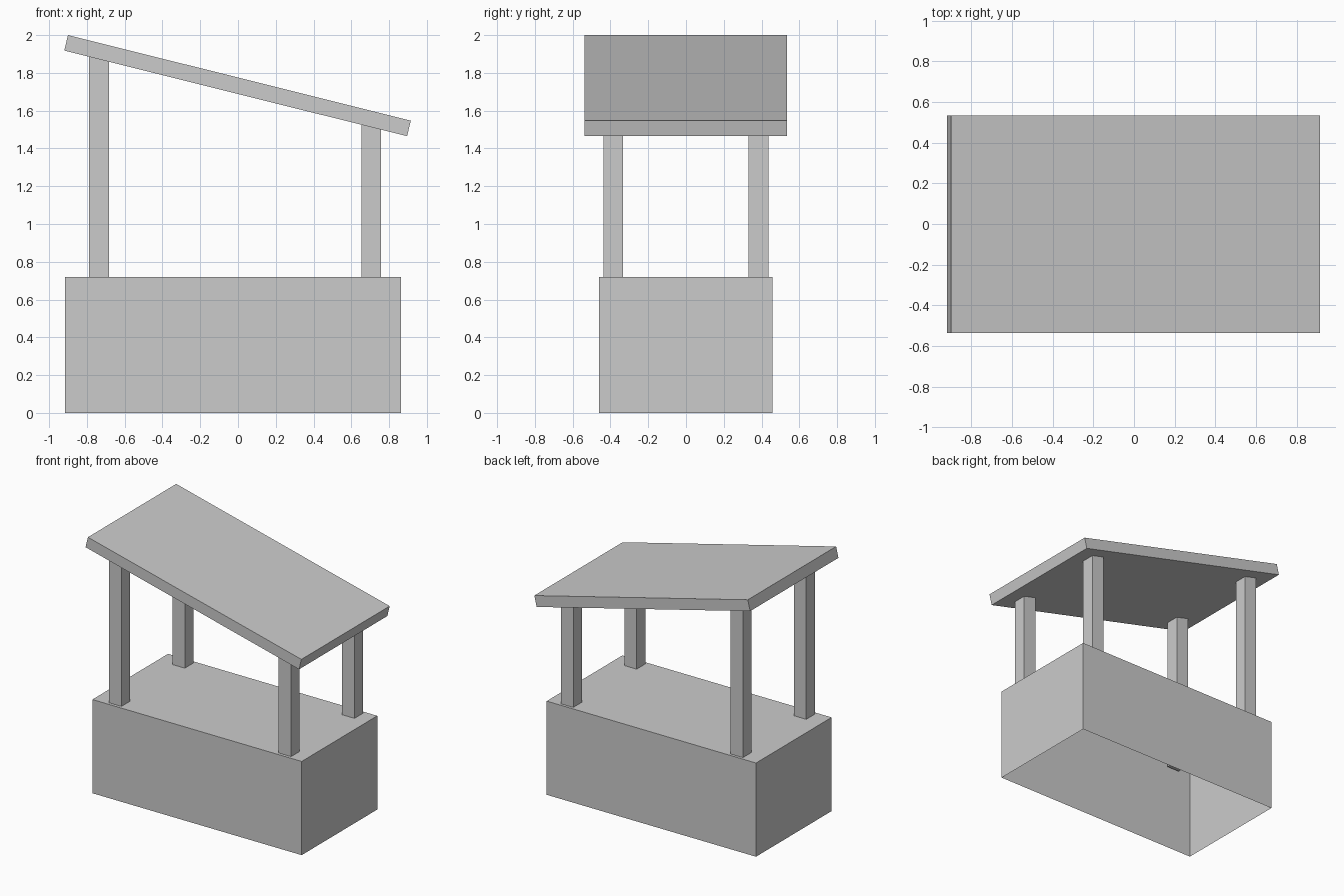
import bpy, bmesh

if "Cube" in bpy.data.objects:
    bpy.data.objects.remove(bpy.data.objects["Cube"])


def prism(name, outline, y0, y1):
    """Extrude an x-z outline between two y positions."""
    bm = bmesh.new()
    face = bm.faces.new([bm.verts.new((x, y0, z)) for x, z in outline])
    ext = bmesh.ops.extrude_face_region(bm, geom=[face], use_keep_orig=True)
    moved = [v for v in ext["geom"] if isinstance(v, bmesh.types.BMVert)]
    bmesh.ops.translate(bm, verts=moved, vec=(0, y1 - y0, 0))
    bmesh.ops.recalc_face_normals(bm, faces=bm.faces)
    mesh = bpy.data.meshes.new(name)
    bm.to_mesh(mesh)
    bm.free()
    obj = bpy.data.objects.new(name, mesh)
    bpy.context.collection.objects.link(obj)
    return obj


def block(name, x0, x1, y0, y1, z0, z1):
    return prism(name, [(x0, z0), (x1, z0), (x1, z1), (x0, z1)], y0, y1)


# Counter: a thin-walled box, open underneath
counter = block("counter", -0.915, 0.864, -0.461, 0.457, 0.0, 0.72)
bm = bmesh.new()
bm.from_mesh(counter.data)
bottom = [f for f in bm.faces if f.normal.z < -0.9]
bmesh.ops.delete(bm, geom=bottom, context='FACES_ONLY')
bm.to_mesh(counter.data)
bm.free()

# Posts: tall pair on the left, short pair on the right, sunk into counter and roof
for side, x0, top in (("left", -0.789, 1.90), ("right", 0.653, 1.54)):
    for end, y0 in (("front", -0.438), ("back", 0.331)):
        block(f"{end}_{side}_post", x0, x0 + 0.105, y0, y0 + 0.105, 0.656, top)

# Sloping roof slab
prism("roof", [(-0.92, 1.918), (0.895, 1.465), (0.915, 1.547), (-0.90, 2.0)],
      -0.537, 0.535)
